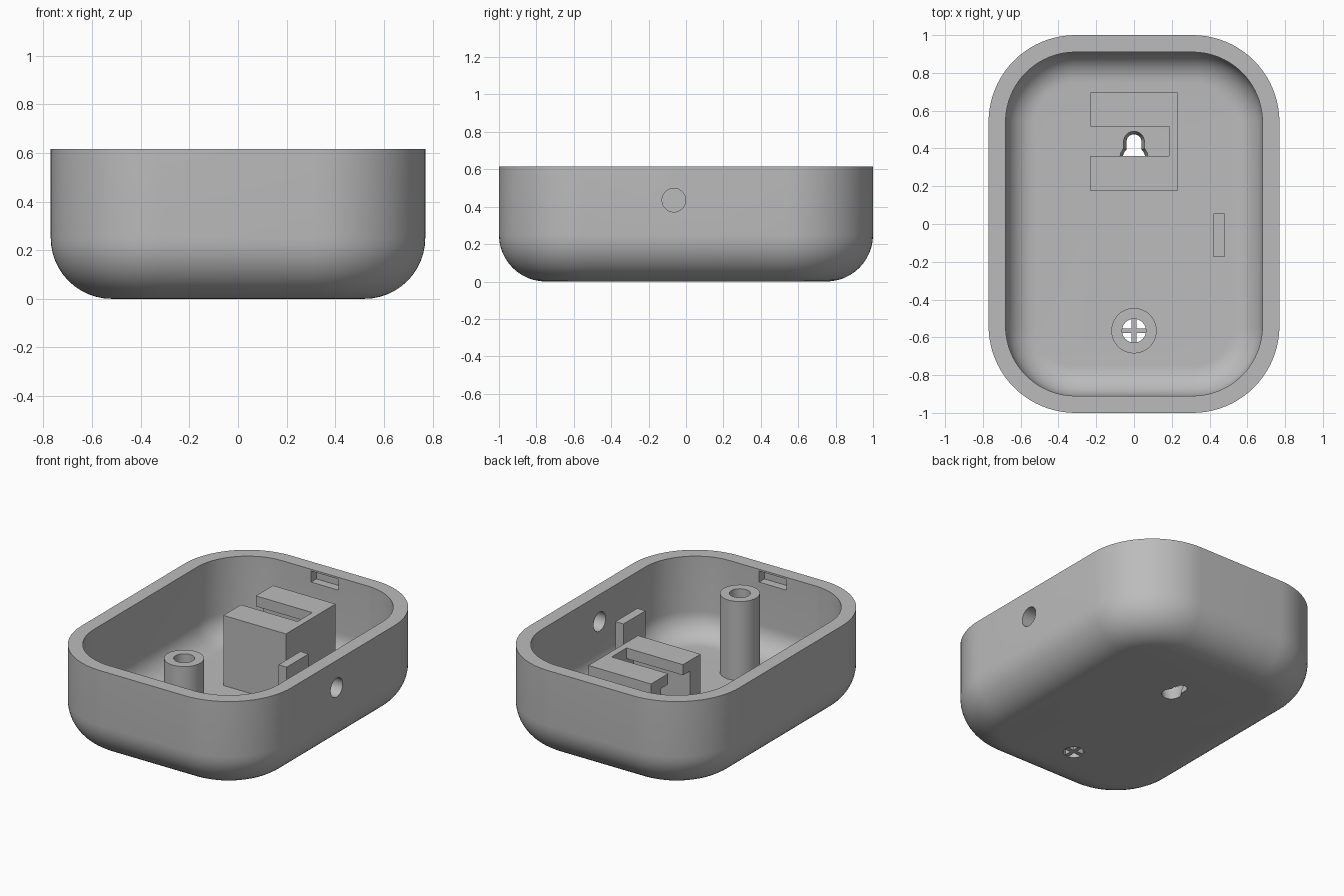
import bpy, bmesh, math
from mathutils import Vector

cube = bpy.data.objects.get("Cube")
if cube:
    bpy.data.objects.remove(cube, do_unlink=True)

grey = bpy.data.materials.new("grey plastic")
grey.use_nodes = True
COLOR = (0.5, 0.5, 0.5, 1)
grey.diffuse_color = COLOR
grey.node_tree.nodes["Principled BSDF"].inputs["Base Color"].default_value = COLOR

HX, HY, HEIGHT, CORNER, WALL, FILLET = 0.77, 1.0, 0.615, 0.46, 0.09, 0.25


def loft(name, rings):
    """Closed solid skinned through matching rings of points."""
    bm = bmesh.new()
    loops = [[bm.verts.new(p) for p in ring] for ring in rings]
    n = len(loops[0])
    for a, b in zip(loops, loops[1:]):
        for i in range(n):
            j = (i + 1) % n
            bm.faces.new((a[i], a[j], b[j], b[i]))
    bm.faces.new(loops[0][::-1])
    bm.faces.new(loops[-1])
    bmesh.ops.recalc_face_normals(bm, faces=bm.faces)
    mesh = bpy.data.meshes.new(name)
    bm.to_mesh(mesh)
    bm.free()
    mesh.materials.append(grey)
    obj = bpy.data.objects.new(name, mesh)
    bpy.context.collection.objects.link(obj)
    return obj


def box(name, x0, x1, y0, y1, z0, z1):
    plan = ((x0, y0), (x1, y0), (x1, y1), (x0, y1))
    return loft(name, [[(x, y, z) for x, y in plan] for z in (z0, z1)])


def circle(r, n=48):
    return [(r * math.cos(i * math.tau / n), r * math.sin(i * math.tau / n)) for i in range(n)]


def post_cylinder(name, x, y, r, z0, z1):
    return loft(name, [[(x + u, y + v, z) for u, v in circle(r)] for z in (z0, z1)])


def cut(obj, *cutters):
    """Subtract the cutters, bake the result and drop the cutters."""
    for c in cutters:
        c.hide_render = True
        mod = obj.modifiers.new("cut", "BOOLEAN")
        mod.operation, mod.solver, mod.object = "DIFFERENCE", "EXACT", c
    deps = bpy.context.evaluated_depsgraph_get()
    mesh = bpy.data.meshes.new_from_object(obj.evaluated_get(deps))
    obj.modifiers.clear()
    obj.data = mesh
    for c in cutters:
        bpy.data.objects.remove(c, do_unlink=True)


def smooth(obj):
    bpy.ops.object.select_all(action="DESELECT")
    obj.select_set(True)
    bpy.context.view_layer.objects.active = obj
    bpy.ops.object.shade_smooth_by_angle(angle=math.radians(30))


def rounded_ring(inset, z, steps=20):
    r = CORNER - inset
    ring = []
    for k, (sx, sy) in enumerate(((1, 1), (-1, 1), (-1, -1), (1, -1))):
        for i in range(steps + 1):
            a = (k + i / steps) * math.pi / 2
            ring.append((sx * (HX - CORNER) + r * math.cos(a),
                         sy * (HY - CORNER) + r * math.sin(a), z))
    return ring


def fillet_rings(inset, floor, radius, steps=12):
    arc = [i / steps * math.pi / 2 for i in range(steps + 1)]
    return [rounded_ring(inset + radius * (1 - math.sin(a)),
                         floor + radius * (1 - math.cos(a))) for a in arc]


def keyhole_ring(grow, z):
    """Narrow round-ended slot running into a wider round entry."""
    narrow, wide, y_top, y_low = 0.041 + grow, 0.06 + grow, 0.435, 0.35
    pts = [(narrow * math.cos(t * math.pi / 16), y_top + narrow * math.sin(t * math.pi / 16))
           for t in range(17)]
    start = math.pi - math.acos(narrow / wide)
    sweep = math.pi + 2 * math.acos(narrow / wide)
    pts += [(wide * math.cos(start + sweep * t / 28), y_low + wide * math.sin(start + sweep * t / 28))
            for t in range(29)]
    return [(x, y, z) for x, y in pts]


# Open shell with rounded bottom, outside then inside
outside = fillet_rings(0, 0, FILLET) + [rounded_ring(0, HEIGHT)]
inside = [rounded_ring(WALL, HEIGHT)] + fillet_rings(WALL, WALL, FILLET - WALL)[::-1]
shell = loft("case_shell", outside + inside)

# Side hole, keyhole, screw opening and the two latch pockets
side_hole = loft("side_hole_cutter", [[(x, -0.065 + u, 0.435 + v) for u, v in circle(0.063)]
                                      for x in (0.6, 0.9)])
keyhole = loft("keyhole_cutter", [keyhole_ring(-0.002, -0.02), keyhole_ring(0, 0.02),
                                  keyhole_ring(0.014, 0.06), keyhole_ring(0.014, 0.12)])
opening = post_cylinder("opening_cutter", 0, -0.565, 0.063, -0.1, 0.2)
pockets = [box("pocket_cutter", -0.1, 0.1, min(s * 0.85, s * 0.965), max(s * 0.85, s * 0.965), 0.53, 0.603)
           for s in (1, -1)]
cut(shell, side_hole, keyhole, opening, *pockets)
smooth(shell)

# Hollow screw post with a cross at the bottom
post = post_cylinder("screw_post", 0, -0.565, 0.12, 0.08, HEIGHT)
cut(post, post_cylinder("bore_cutter", 0, -0.565, 0.063, 0, 1))
smooth(post)
box("cross_bar_x", -0.066, 0.066, -0.578, -0.552, 0.005, 0.07)
box("cross_bar_y", -0.013, 0.013, -0.631, -0.499, 0.005, 0.07)

# Hanger block with a T-shaped slot over the keyhole
block = box("hanger_block", -0.23, 0.23, 0.175, 0.695, 0.08, 0.555)
cut(block, box("slot_cutter", -0.3, 0.185, 0.36, 0.515, 0.4, 0.7),
    box("cavity_cutter", -0.31, 0.186, 0.285, 0.59, 0.0, 0.485))

# Small upright tab beside the side hole
box("side_tab", 0.42, 0.48, -0.175, 0.055, 0.08, 0.535)
